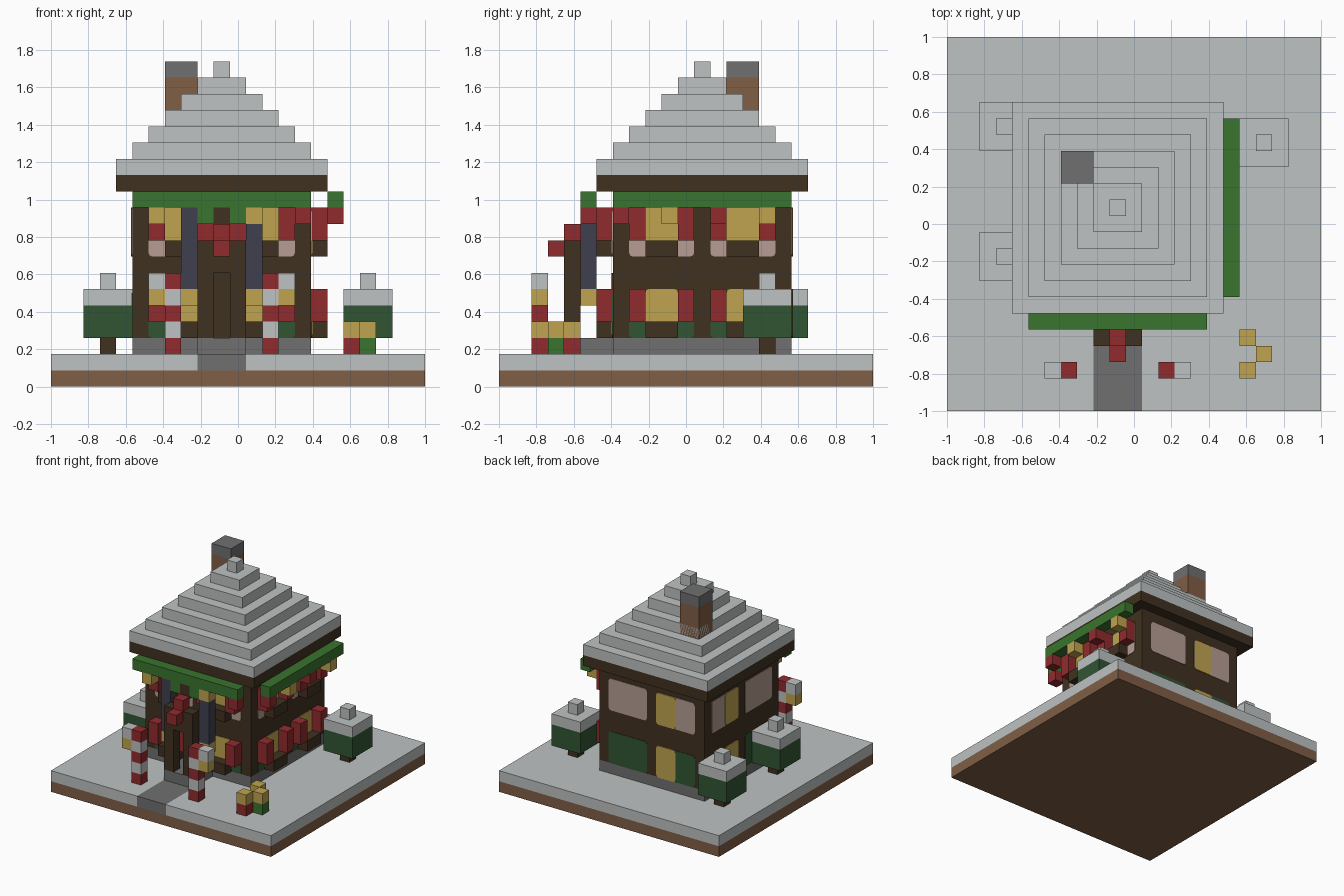
import bpy
import bmesh
from mathutils import Matrix, Vector

if "Cube" in bpy.data.objects:
    bpy.data.objects.remove(bpy.data.objects["Cube"], do_unlink=True)

U = 2 / 23  # size of one block
MATS = {}


def material(name, srgb):
    linear = [((c / 255 + 0.055) / 1.055) ** 2.4 for c in srgb] + [1]
    m = bpy.data.materials.new(name)
    m.use_nodes = True
    m.diffuse_color = linear
    m.node_tree.nodes["Principled BSDF"].inputs["Base Color"].default_value = linear
    MATS[name] = m


material("snow", (190, 194, 194))
material("dark_timber", (64, 49, 33))
material("brown", (128, 94, 70))
material("stone", (112, 112, 112))
material("red", (145, 43, 46))
material("yellow", (192, 164, 80))
material("green", (58, 116, 46))
material("dark_green", (49, 85, 52))
material("slate", (64, 64, 80))
material("pink_glass", (182, 157, 147))


def solid(name, mat, low, high, corner_axis=None):
    """Box between two points; corner_axis rounds the edges along that axis."""
    low, high = Vector(low), Vector(high)
    bm = bmesh.new()
    bmesh.ops.create_cube(bm, size=1, matrix=Matrix.Translation((low + high) / 2)
                          @ Matrix.Diagonal((*(high - low), 1)))
    if corner_axis is not None:
        edges = [e for e in bm.edges
                 if abs((e.verts[0].co - e.verts[1].co).normalized()[corner_axis]) > 0.9]
        bmesh.ops.bevel(bm, geom=edges, offset=0.02, segments=2, profile=0.5, affect="EDGES")
    mesh = bpy.data.meshes.new(name)
    bm.to_mesh(mesh)
    bm.free()
    mesh.materials.append(MATS[mat])
    obj = bpy.data.objects.new(name, mesh)
    bpy.context.collection.objects.link(obj)


def block(name, mat, x, y, z):
    """Box on the block grid; each range is one index or an inclusive pair."""
    pairs = [r if isinstance(r, tuple) else (r, r) for r in (x, y, z)]
    shift = (-1, -1, 0)
    solid(name, mat, [p[0] * U + s for p, s in zip(pairs, shift)],
          [(p[1] + 1) * U + s for p, s in zip(pairs, shift)])


def plate(name, mat, side, span, z, thick):
    """Thin pane on one wall of the house."""
    wall = {"front": 7, "back": 18, "left": 16, "right": 5}[side] * U - 1
    out = thick if side in ("back", "left") else -thick
    near, far = sorted((wall, wall + out))
    a, b = span[0] * U - 1, (span[1] + 1) * U - 1
    c, d = z[0] * U, (z[1] + 1) * U
    if side in ("front", "back"):
        solid(name, mat, (a, near, c), (b, far, d), 1)
    else:
        solid(name, mat, (near, a, c), (far, b, d), 0)


# Ground
block("ground_soil", "brown", (0, 22), (0, 22), 0)
block("ground_snow_right", "snow", (0, 8), (0, 22), 1)
block("ground_snow_left", "snow", (12, 22), (0, 22), 1)
block("ground_snow_back", "snow", (9, 11), (7, 22), 1)
block("path", "stone", (9, 11), (0, 6), 1)

# House body
block("foundation", "stone", (5, 15), (7, 17), 2)
block("porch_floor", "stone", (9, 11), (4, 6), 2)
block("walls", "dark_timber", (5, 15), (7, 17), (3, 11))
plate("door", "dark_timber", "front", (10, 10), (3, 6), 0.008)

# Stepped roof
block("eaves", "dark_timber", (4, 16), (6, 18), 12)
for step in range(7):
    block("roof_step", "snow", (4 + step, 16 - step), (6 + step, 18 - step), 13 + step)
block("chimney", "brown", (7, 8), (14, 15), (15, 18))
block("chimney_cap", "stone", (7, 8), (14, 15), 19)

# Windows on two floors
for bottom, glass in ((3, "dark_green"), (8, "pink_glass")):
    rows = (bottom, bottom + 2)
    for side, starts in (("front", (6, 11)), ("back", (6, 11)),
                         ("left", (8, 13)), ("right", (8, 13))):
        for s in starts:
            plate("window_pane", glass, side, (s, s + 3), rows, 0.004)
            if side in ("front", "left"):
                plate("window_light", "yellow", side, (s + 1, s + 2), rows, 0.008)
    plate("window_light", "yellow", "back", (8, 9), rows, 0.008)
    plate("window_light", "yellow", "right", (13, 14), rows, 0.008)

    # Shutters and sills on the decorated walls
    for s in (6, 11):
        block("front_sill", "dark_timber", (s + 1, s + 2), 6, bottom)
        for t in (s, s + 3):
            block("front_shutter", "red", t, 6, (bottom + 1, bottom + 2))
    for s in (8, 13):
        block("side_sill", "dark_timber", 16, (s + 1, s + 2), bottom)
        for t in (s, s + 3):
            block("side_shutter", "red", 16, t, (bottom + 1, bottom + 2))

# Porch posts, beam and ridge
for x in (9, 11):
    block("porch_post", "dark_timber", x, 4, (3, 8))
block("porch_beam", "dark_timber", 10, 4, (7, 8))
block("porch_ridge_top", "red", 10, 4, 9)
block("porch_ridge_front", "red", 10, 3, 8)
block("porch_bracket", "dark_timber", 10, (5, 6), 10)

# Garlands with hanging lights
block("front_garland", "green", (5, 15), 5, 11)
block("side_garland", "green", 17, (7, 17), 11)
for x in (9, 11):
    block("garland_drop", "green", x, 5, 10)
for n in range(4):
    block("side_garland_light", ("red", "yellow")[n % 2], 17, 7 + 3 * n, 10)
for x, colour in ((6, "yellow"), (12, "yellow"), (15, "red")):
    block("front_garland_light", colour, x, 5, 10)

# Hanging lanterns
for x, top in ((8, 10), (12, 9)):
    block("lantern_chain", "slate", x, 5, (6, top))
    block("lantern", "yellow", x, 5, 5)

# Striped lamp canes
for x, hook in ((7, 6), (13, 14)):
    for n in range(5):
        block("cane_stripe", ("red", "snow")[n % 2], x, 2, 2 + n)
    block("cane_hook", "snow", hook, 2, 6)
    block("cane_lamp", "yellow", hook, 2, 5)

# Gift boxes
for x, y, colour in ((18, 2, "red"), (19, 3, "green"), (18, 4, "red")):
    block("gift_box", colour, x, y, 2)
    block("gift_lid", "yellow", x, y, 3)

# Snowy trees
for x, y in ((3, 17), (3, 9), (19, 16)):
    block("tree_trunk", "dark_timber", x, y, 2)
    block("tree_foliage", "dark_green", (x - 1, x + 1), (y - 1, y + 1), (3, 4))
    block("tree_snow", "snow", (x - 1, x + 1), (y - 1, y + 1), 5)
    block("tree_tip", "snow", x, y, 6)
